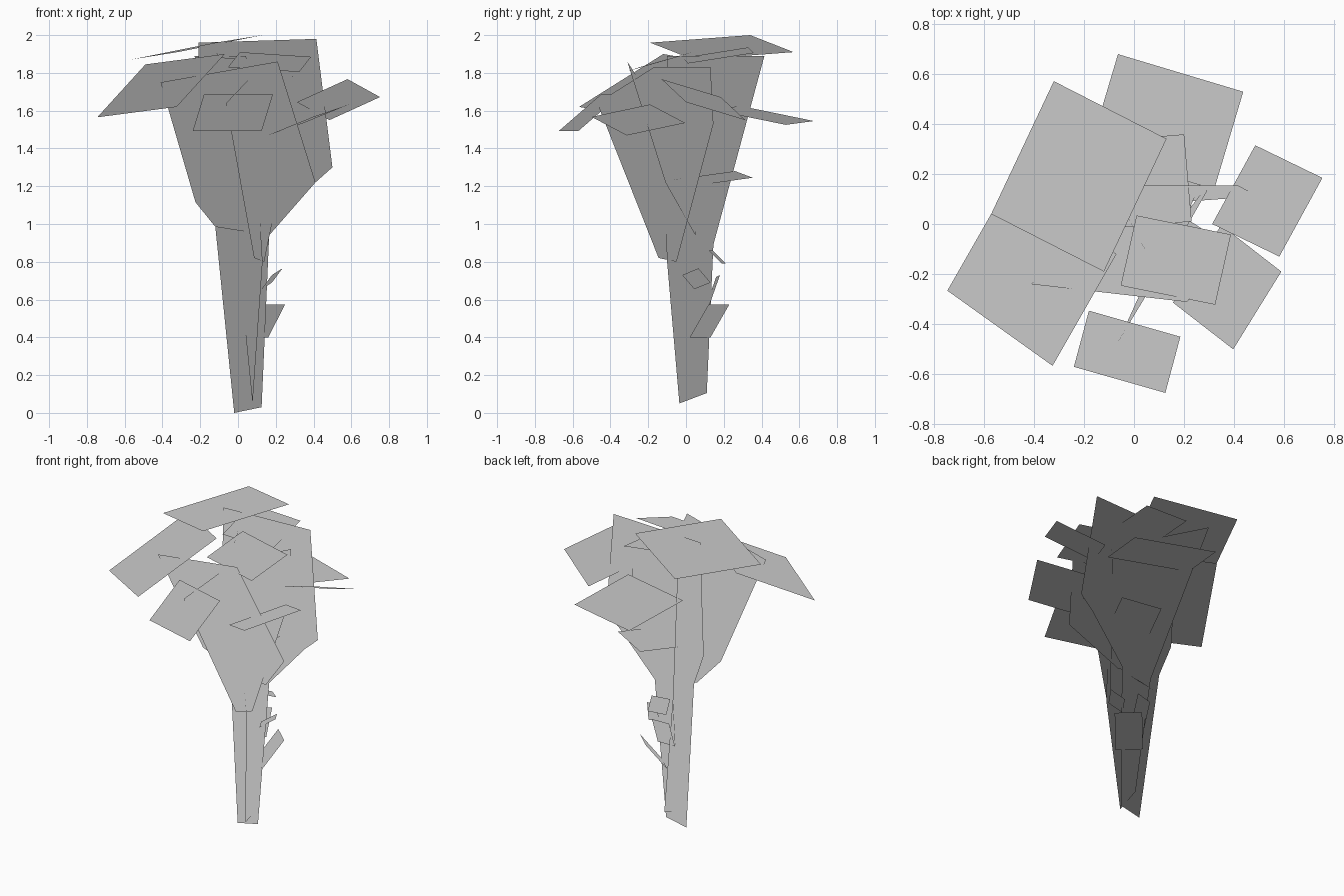
import bpy
from mathutils import Vector

cube = bpy.data.objects.get("Cube")
if cube:
    bpy.data.objects.remove(cube, do_unlink=True)

grey = bpy.data.materials.new("plain_grey")
grey.use_nodes = True
colour = (.6, .6, .6, 1)
grey.diffuse_color = colour
grey.node_tree.nodes["Principled BSDF"].inputs["Base Color"].default_value = colour

# Foliage normals point up, with a slight lean to stay stable on upright sheets
foliage_normal = Vector((.01, -.01, 1)).normalized()


def add_sheets(name, polygons):
    """Make one object out of flat polygons that are shaded as foliage."""
    verts, faces = [], []
    for polygon in polygons:
        start = len(verts)
        verts.extend(polygon)
        faces.append(list(range(start, len(verts))))
    mesh = bpy.data.meshes.new(name)
    mesh.from_pydata(verts, [], faces, shade_flat=False)
    mesh.update()
    for face in mesh.polygons:
        if face.normal.z < 0:
            face.flip()
    mesh.update()
    mesh.normals_split_custom_set([foliage_normal for loop in mesh.loops])
    mesh.materials.append(grey)
    sheet = bpy.data.objects.new(name, mesh)
    bpy.context.collection.objects.link(sheet)
    return sheet


def add_card(name, corner, side_a, side_b):
    """Make a parallelogram from one corner and its two neighbours."""
    a, b, c = Vector(corner), Vector(side_a), Vector(side_b)
    return add_sheets(name, [[a, b, b + c - a, c]])


def blend(bottom, top, height):
    """Linear change from the bottom value to the top value."""
    return bottom + (top - bottom) * height


# Crown sheet leaning forward out of the trunk
front_outline = [(.41, 1.22), (.21, 1.86), (-.41, 1.75), (-.225, 1.115)]
front_sheet = [(x, .32 - .055 * x - .333 * z, z) for x, z in front_outline]
add_sheets("crown_front_sheet", [
    front_sheet,
    [front_sheet[-1], (-.12, .06, .985), (.165, .05, .94), front_sheet[0]],
])

# Crown sheet crossing from the front to the left
left_outline = [(-.145, .82), (-.05, .8), (.145, 1.53), (.13, 1.83), (-.17, 1.83), (-.47, 1.64)]
add_sheets("crown_left_sheet", [
    [(.13 + .575 * y + .047 * z, y, z) for y, z in left_outline],
])

# Trunk sheet leaning backward
back_outline = [(-.02, 0), (.125, .03), (.165, .94), (.41, 1.22), (.5, 1.3),
                (.415, 1.98), (-.21, 1.96), (-.2, 1.2), (-.12, .985)]
add_sheets("trunk_back_sheet", [
    [(x, blend(.025, .155, z / 2), z) for x, z in back_outline],
])

# Trunk sheet running front to back, turning as it rises
side_crown = [(-.1, .8), (.145, .89), (.415, 1.89), (-.1, 1.89), (-.115, 1.2)]
side_sheet = [(.141 - .53 * y - .08 * z, y, z) for y, z in side_crown]
add_sheets("trunk_side_sheet", [
    side_sheet,
    [(.077, -.035, .05), (.08, .11, .105), side_sheet[1], side_sheet[0]],
])

# Large foliage cards around the crown
add_card("foliage_top", (-.12, -.19, 1.96), (.13, .34, 2), (-.57, .04, 1.87))
add_card("foliage_right", (-.745, -.266, 1.565), (-.325, -.566, 1.62), (-.49, .18, 1.845))
add_card("foliage_front", (-.18, -.346, 1.686), (.185, -.45, 1.686), (-.24, -.57, 1.492))
add_card("foliage_centre", (.01, .034, 1.91), (.387, -.042, 1.885), (-.053, -.246, 1.83))
add_card("foliage_left", (.312, 0, 1.645), (.484, .314, 1.55), (.58, -.13, 1.767))
add_card("foliage_back", (-.064, .678, 1.545), (.436, .528, 1.525), (-.18, .288, 1.625))
add_card("foliage_front_left", (.396, -.5, 1.567), (.588, -.19, 1.633), (.156, -.314, 1.469))
add_card("foliage_inner", (.2, .358, 1.905), (-.13, .33, 1.935), (.23, .01, 1.85))

# Smaller card at the back of the crown
add_card("twig_back", (.084, .353, 1.245), (.31, .26, 1.28), (-.06, .03, 1.2))

# Small shoots on the lower trunk
add_card("shoot_low", (.25, .12, .575), (.13, .23, .575), (.16, .02, .4))
add_card("shoot_middle", (.235, .066, .765), (.18, -.02, .73), (.18, .13, .69))
add_card("shoot_high", (.15, .14, .86), (.13, .21, .79), (.03, .12, .86))
add_card("shoot_back", (.12, .18, .73), (.01, .16, .72), (.12, .12, .56))
